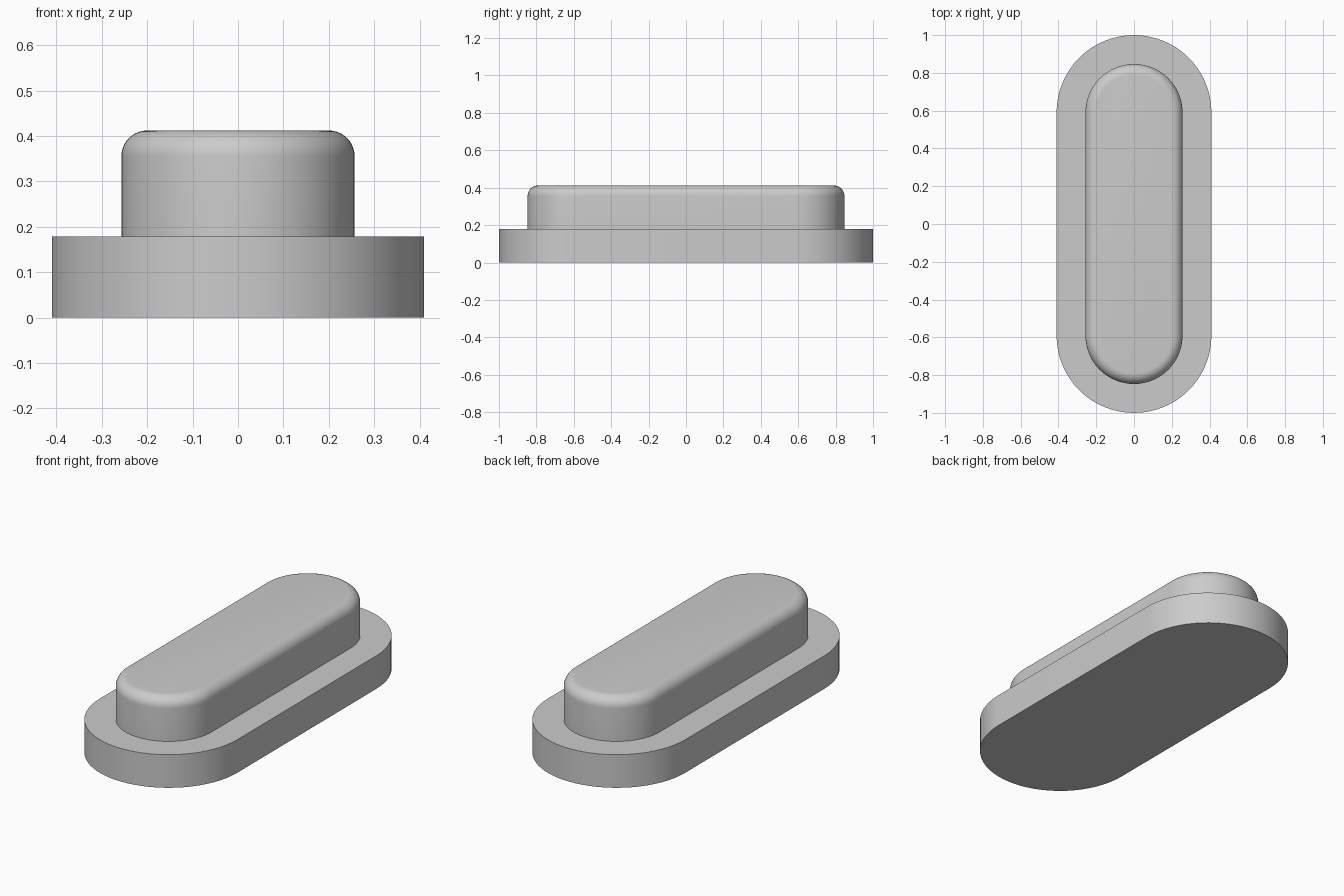
import bpy, bmesh, math

cube = bpy.data.objects.get("Cube")
if cube:
    bpy.data.objects.remove(cube, do_unlink=True)

grey = bpy.data.materials.new("light grey")
grey.use_nodes = True
colour = (0.6, 0.6, 0.6, 1)
grey.diffuse_color = colour
grey.node_tree.nodes["Principled BSDF"].inputs["Base Color"].default_value = colour

HALF_STRAIGHT = 0.59
ARC_STEPS = 32


def slot_outline(radius):
    """Rounded-end outline running along y."""
    points = []
    for end in (1, -1):
        for i in range(ARC_STEPS + 1):
            a = math.pi * i / ARC_STEPS
            points.append((end * radius * math.cos(a),
                           end * (HALF_STRAIGHT + radius * math.sin(a))))
    return points


def slot_solid(name, profile):
    """Stack slot outlines through (radius, height) pairs and cap both ends."""
    bm = bmesh.new()
    rings = [[bm.verts.new((x, y, z)) for x, y in slot_outline(r)] for r, z in profile]
    for low, high in zip(rings, rings[1:]):
        for i in range(len(low)):
            j = (i + 1) % len(low)
            bm.faces.new((low[i], low[j], high[j], high[i]))
    bm.faces.new(rings[0][::-1])
    bm.faces.new(rings[-1])
    mesh = bpy.data.meshes.new(name)
    bm.to_mesh(mesh)
    bm.free()
    mesh.materials.append(grey)
    obj = bpy.data.objects.new(name, mesh)
    bpy.context.collection.objects.link(obj)
    bpy.ops.object.select_all(action="DESELECT")
    obj.select_set(True)
    bpy.context.view_layer.objects.active = obj
    bpy.ops.object.shade_smooth_by_angle(angle=math.radians(30))
    return obj


# Flat base flange
BASE_TOP = 0.178
slot_solid("base_flange", [(0.41, 0), (0.41, BASE_TOP)])

# Raised block with a rounded top edge
RADIUS, TOP, FILLET, STEPS = 0.257, 0.412, 0.057, 10
profile = [(RADIUS, BASE_TOP)]
for k in range(STEPS + 1):
    a = math.pi / 2 * k / STEPS
    profile.append((RADIUS - FILLET * (1 - math.cos(a)),
                    TOP - FILLET * (1 - math.sin(a))))
slot_solid("raised_block", profile)
